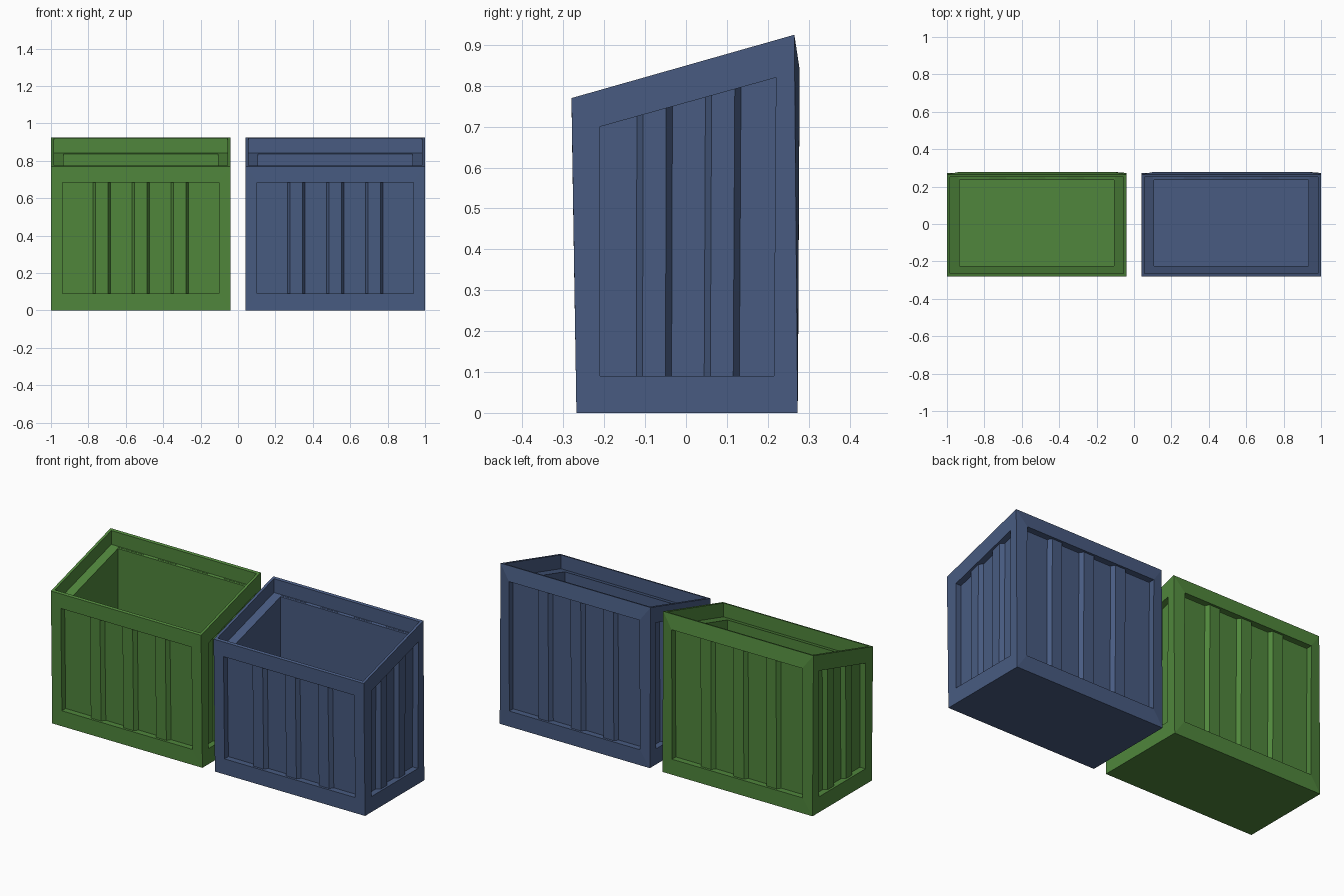
import bpy, bmesh
from mathutils import Vector

if "Cube" in bpy.data.objects:
    bpy.data.objects.remove(bpy.data.objects["Cube"])

RECESS, RIB, FLANK = 0.035, 0.022, 0.015


def rim_z(y, drop=0.0):
    # height of the sloping top plane
    return 0.77 + 0.284 * (y + 0.28) - drop


def face(bm, pts):
    bm.faces.new([bm.verts.new(p) for p in pts])


def ring(bm, a, b):
    # four quads joining two corner loops
    for i in range(4):
        j = (i + 1) % 4
        face(bm, [a[i], a[j], b[j], b[i]])


def panel(bm, outer, inner, inward, centres, half):
    """Framed wall with a recessed, ribbed panel.
    Corners: bottom start, bottom end, top end, top start."""
    o = [Vector(p) for p in outer]
    n = [Vector(p) for p in inner]
    d = Vector(inward)
    ring(bm, o, n)
    width = (n[1] - n[0]).length
    prof = [(0, 0), (0, RECESS)]
    for c in centres:
        h, f = half / width, (half - FLANK) / width
        prof += [(c - h, RECESS), (c - f, RECESS - RIB),
                 (c + f, RECESS - RIB), (c + h, RECESS)]
    prof += [(1, RECESS), (1, 0)]
    low = [n[0].lerp(n[1], t) + d * k for t, k in prof]
    high = [n[3].lerp(n[2], t) + d * k for t, k in prof]
    for i in range(len(prof) - 1):
        face(bm, [low[i], low[i + 1], high[i + 1], high[i]])
    face(bm, low)
    face(bm, high)


def rect(hx, y0, y1, zf):
    return [(-hx, y0, zf(y0)), (hx, y0, zf(y0)), (hx, y1, zf(y1)), (-hx, y1, zf(y1))]


def make_bin(name, x, colour):
    bm = bmesh.new()
    W = 0.48
    base = rect(W, -0.268, 0.273, lambda y: 0)
    top = rect(W, -0.28, 0.265, rim_z)
    # base
    face(bm, base)
    # front and back walls, three ribs each
    p = 0.4175
    three = (0.25, 0.5, 0.75)
    panel(bm, [base[0], base[1], top[1], top[0]],
          [(-p, -0.269, 0.09), (p, -0.269, 0.09), (p, -0.279, 0.685), (-p, -0.279, 0.685)],
          (0, 1, 0), three, 0.0475)
    panel(bm, [base[3], base[2], top[2], top[3]],
          [(-p, 0.274, 0.09), (p, 0.274, 0.09), (p, 0.278, 0.84), (-p, 0.278, 0.84)],
          (0, -1, 0), three, 0.0475)
    # end walls, two ribs each
    for s, a, b in ((-1, 0, 3), (1, 1, 2)):
        panel(bm, [base[a], base[b], top[b], top[a]],
              [(s * W, -0.21, 0.09), (s * W, 0.215, 0.09),
               (s * W, 0.22, 0.82), (s * W, -0.21, 0.70)],
              (-s, 0, 0), (0.31, 0.70), 0.043)
    # rim, inner ledge, cavity and floor
    loops = [top,
             rect(0.465, -0.265, 0.25, rim_z),
             rect(0.465, -0.265, 0.25, lambda y: rim_z(y, 0.08)),
             rect(0.4125, -0.225, 0.235, lambda y: rim_z(y, 0.08)),
             rect(0.4125, -0.225, 0.235, lambda y: 0.06)]
    for a, b in zip(loops, loops[1:]):
        ring(bm, a, b)
    face(bm, loops[-1])

    bmesh.ops.remove_doubles(bm, verts=bm.verts, dist=1e-4)
    bmesh.ops.recalc_face_normals(bm, faces=bm.faces)
    me = bpy.data.meshes.new(name)
    bm.to_mesh(me)
    bm.free()
    mat = bpy.data.materials.new(name + "_paint")
    mat.diffuse_color = colour
    mat.use_nodes = True
    mat.node_tree.nodes["Principled BSDF"].inputs["Base Color"].default_value = mat.diffuse_color
    me.materials.append(mat)
    ob = bpy.data.objects.new(name, me)
    ob.location.x = x
    bpy.context.collection.objects.link(ob)


make_bin("green_bin", -0.52, (0.08, 0.24, 0.045, 1))
make_bin("blue_bin", 0.52, (0.065, 0.105, 0.22, 1))
